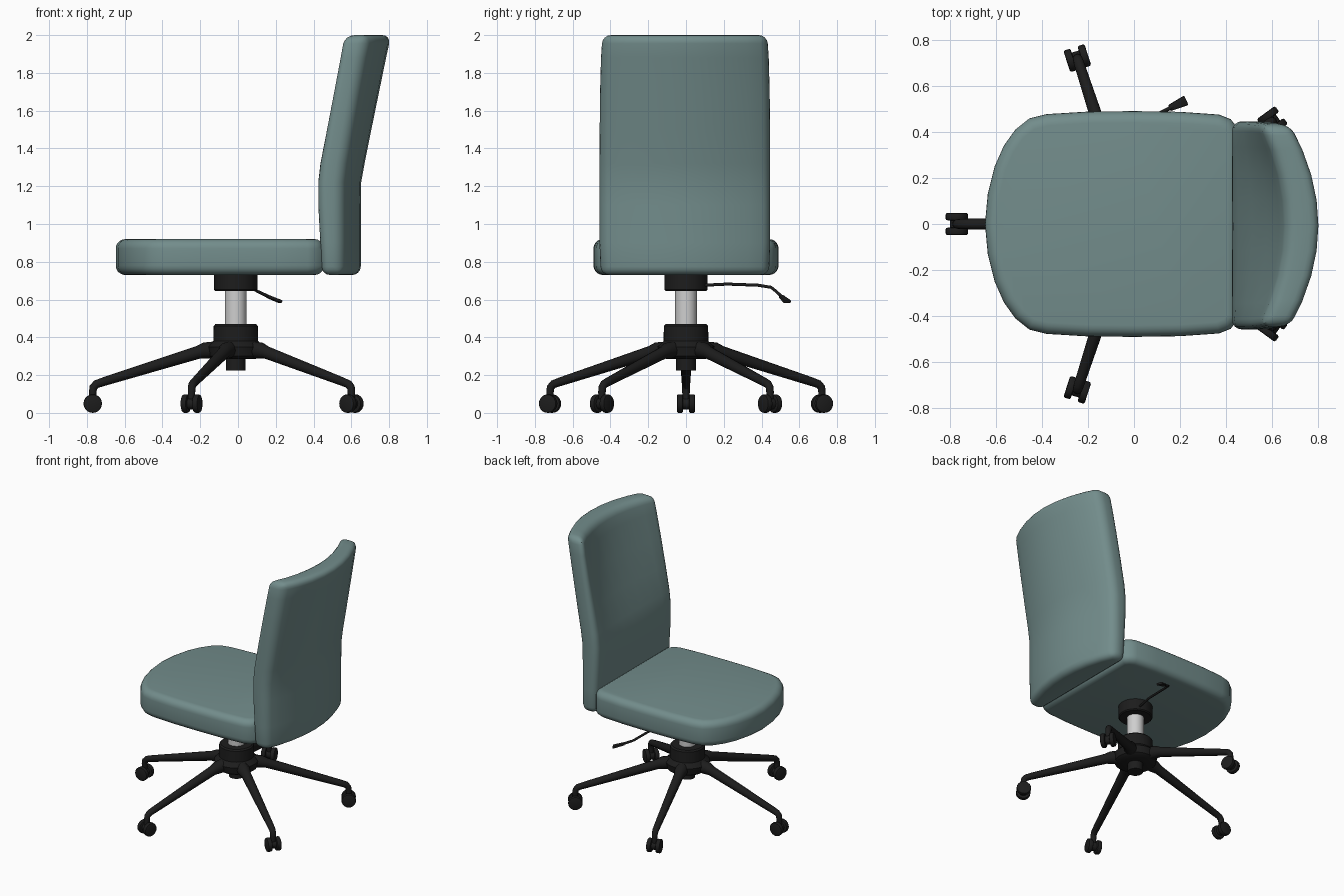
import bpy, bmesh, math
from mathutils import Vector, Matrix

if "Cube" in bpy.data.objects:
    bpy.data.objects.remove(bpy.data.objects["Cube"])

CX = -0.012  # x of the column axis


def material(name, rgb):
    m = bpy.data.materials.new(name)
    m.diffuse_color = (*rgb, 1)
    m.use_nodes = True
    m.node_tree.nodes["Principled BSDF"].inputs["Base Color"].default_value = m.diffuse_color
    return m


TEAL = material("teal fabric", (0.17, 0.265, 0.26))
BLACK = material("black plastic", (0.012, 0.012, 0.012))
METAL = material("light grey metal", (0.62, 0.62, 0.62))


def finish(ob, mat, bevel=0, segments=4, angle=40):
    ob.data.materials.clear()
    ob.data.materials.append(mat)
    bpy.ops.object.select_all(action='DESELECT')
    bpy.context.view_layer.objects.active = ob
    ob.select_set(True)
    if bevel:
        b = ob.modifiers.new("bevel", 'BEVEL')
        b.width, b.segments = bevel, segments
        b.limit_method, b.angle_limit = 'ANGLE', math.radians(angle)
        bpy.ops.object.modifier_apply(modifier=b.name)
    bpy.ops.object.shade_smooth_by_angle(angle=math.radians(35))
    return ob


def from_bmesh(name, bm):
    bmesh.ops.recalc_face_normals(bm, faces=bm.faces[:])
    me = bpy.data.meshes.new(name)
    bm.to_mesh(me)
    bm.free()
    ob = bpy.data.objects.new(name, me)
    bpy.context.collection.objects.link(ob)
    return ob


def lathe(name, profile, mat, n=32):
    # closed solid turned from (radius, z) points around the column axis
    bm = bmesh.new()
    rings = [[bm.verts.new((CX + r * math.cos(2 * math.pi * i / n),
                            r * math.sin(2 * math.pi * i / n), z)) for i in range(n)]
             for r, z in profile]
    for a, b in zip(rings, rings[1:]):
        for i in range(n):
            j = (i + 1) % n
            bm.faces.new((a[i], a[j], b[j], b[i]))
    bm.faces.new(rings[0])
    bm.faces.new(rings[-1])
    return finish(from_bmesh(name, bm), mat)


def tube(name, points, mat):
    # round bar through (position, radius) points
    cu = bpy.data.curves.new(name, 'CURVE')
    cu.dimensions, cu.bevel_depth, cu.bevel_resolution = '3D', 1.0, 4
    cu.use_fill_caps = True
    sp = cu.splines.new('POLY')
    sp.points.add(len(points) - 1)
    for p, (co, r) in zip(sp.points, points):
        p.co, p.radius = (*co, 1), r
    ob = bpy.data.objects.new(name, cu)
    bpy.context.collection.objects.link(ob)
    bpy.ops.object.select_all(action='DESELECT')
    bpy.context.view_layer.objects.active = ob
    ob.select_set(True)
    bpy.ops.object.convert(target='MESH')
    return finish(bpy.context.object, mat)


# seat cushion: rounded outline, extruded and bevelled
half = [(-0.647, 0), (-0.635, 0.13), (-0.605, 0.25), (-0.565, 0.34), (-0.515, 0.41),
        (-0.455, 0.458), (-0.38, 0.477), (-0.2, 0.488), (0, 0.49), (0.2, 0.487),
        (0.37, 0.475), (0.42, 0.455), (0.455, 0.41)]
outline = half + [(x, -y) for x, y in reversed(half[1:])]
bm = bmesh.new()
face = bm.faces.new([bm.verts.new((x, y, 0.73)) for x, y in outline])
top = bmesh.ops.extrude_face_region(bm, geom=[face])
for v in top["geom"]:
    if isinstance(v, bmesh.types.BMVert):
        v.co.z = 0.92
finish(from_bmesh("seat", bm), TEAL, bevel=0.05, segments=5, angle=60)

# backrest rows: z, front x, front hollow, side back x, back bulge, half width
rows = [(0.73, 0.443, 0.0, 0.55, 0.10, 0.445), (0.90, 0.436, 0.0, 0.55, 0.10, 0.452),
        (1.10, 0.425, 0.0, 0.55, 0.10, 0.452), (1.22, 0.424, 0.005, 0.552, 0.10, 0.452),
        (1.32, 0.433, 0.02, 0.565, 0.105, 0.452), (1.50, 0.463, 0.05, 0.596, 0.11, 0.451),
        (1.70, 0.498, 0.08, 0.63, 0.117, 0.449), (1.88, 0.53, 0.10, 0.662, 0.122, 0.444),
        (2.0, 0.55, 0.11, 0.685, 0.125, 0.436)]
N = 8
bm = bmesh.new()
rings = []
for z, f, hollow, b, bulge, w in rows:
    ts = [-1 + 2 * i / N for i in range(N + 1)]
    front = [bm.verts.new((f + hollow * (1 - t * t), w * t - 0.006, z)) for t in ts]
    back = [bm.verts.new((b + bulge * (1 - t * t), w * t - 0.006, z)) for t in ts]
    rings.append(front + back[::-1])
M = 2 * N + 2
for lo, hi in zip(rings, rings[1:]):
    for i in range(M):
        j = (i + 1) % M
        bm.faces.new((lo[i], lo[j], hi[j], hi[i]))
for ring in (rings[0], rings[-1]):
    for i in range(N):
        bm.faces.new((ring[i], ring[i + 1], ring[M - 2 - i], ring[M - 1 - i]))
finish(from_bmesh("backrest", bm), TEAL, bevel=0.045)

# column parts
lathe("seat_collar", [(0.108, 0.645), (0.115, 0.652), (0.115, 0.735)], BLACK)
lathe("gas_lift", [(0.057, 0.44), (0.057, 0.66)], METAL)
lathe("base_hub", [(0.052, 0.225), (0.052, 0.285), (0.12, 0.287), (0.14, 0.30), (0.15, 0.35),
                   (0.119, 0.38), (0.117, 0.46), (0.108, 0.47)], BLACK)

# five legs with twin-wheel casters
R = 0.757
path = [(0.08, 0.335, 0.046), (0.165, 0.33, 0.043), (0.20, 0.32, 0.034), (0.70, 0.165, 0.023),
        (0.738, 0.152, 0.022), (0.754, 0.135, 0.021), (R, 0.11, 0.02), (R, 0.06, 0.018)]
for k in range(5):
    a = math.pi + k * 2 * math.pi / 5
    d = Vector((math.cos(a), math.sin(a), 0))
    side = Vector((-d.y, d.x, 0))
    origin = Vector((CX, 0, 0))
    tube(f"leg_{k + 1}", [(origin + d * r + Vector((0, 0, z)), rad) for r, z, rad in path], BLACK)

    def disc(name, offset, radius, depth, bevel):
        bm = bmesh.new()
        bmesh.ops.create_cone(bm, cap_ends=True, segments=20, radius1=radius,
                              radius2=radius, depth=depth)
        pos = origin + d * R + side * offset + Vector((0, 0, 0.049))
        bm.transform(Matrix.Translation(pos) @ Matrix.Rotation(a, 4, 'Z')
                     @ Matrix.Rotation(math.pi / 2, 4, 'X'))
        finish(from_bmesh(name, bm), BLACK, bevel, 2)

    for s in (-1, 1):
        disc(f"caster_wheel_{k + 1}_{'left' if s > 0 else 'right'}", s * 0.032, 0.049, 0.032, 0.008)
    disc(f"caster_axle_{k + 1}", 0, 0.03, 0.05, 0)

# height lever and its paddle
tube("lever", [((0.03, 0.08, 0.675), 0.008), ((0.05, 0.22, 0.682), 0.008),
               ((0.06, 0.38, 0.676), 0.008), ((0.075, 0.45, 0.665), 0.008),
               ((0.10, 0.475, 0.645), 0.008), ((0.17, 0.51, 0.612), 0.009)], BLACK)
bm = bmesh.new()
bmesh.ops.create_cube(bm, size=1)
for v in bm.verts:
    v.co = Vector((v.co.x * 0.085, v.co.y * (0.045 if v.co.x > 0 else 0.028), v.co.z * 0.016))
bm.transform(Matrix.Translation((0.19, 0.52, 0.603)) @ Matrix.Rotation(math.radians(25), 4, 'Z')
             @ Matrix.Rotation(math.radians(20), 4, 'Y'))
finish(from_bmesh("lever_paddle", bm), BLACK, 0.005, 2)
